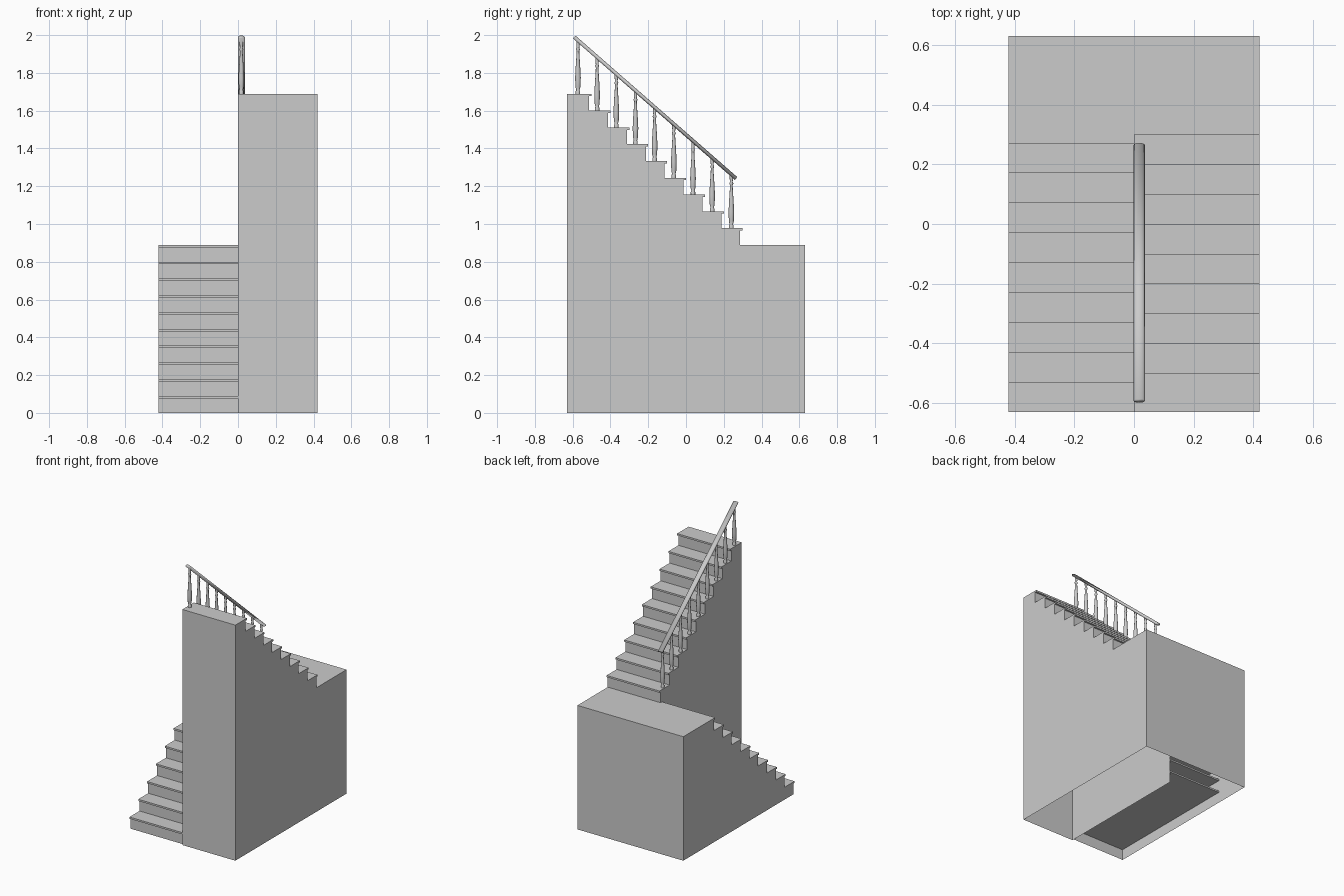
import bpy, bmesh, math
from mathutils import Vector

cube = bpy.data.objects.get("Cube")
if cube:
    bpy.data.objects.remove(cube, do_unlink=True)

HALF_W, HALF_D = 0.42, 0.63
RISE, GOING = 0.0889, 0.1
NOSE, THICK = 0.013, 0.0125
LANDING = RISE * 10
TOP = RISE * 19
WALL_END = 0.37

stone = bpy.data.materials.new("plain_grey")
stone.use_nodes = True
stone.diffuse_color = (0.6, 0.6, 0.6, 1)
stone.node_tree.nodes["Principled BSDF"].inputs["Base Color"].default_value = (0.6, 0.6, 0.6, 1)


def finish(name, bm, smooth=False):
    bmesh.ops.remove_doubles(bm, verts=bm.verts, dist=1e-5)
    mesh = bpy.data.meshes.new(name)
    bm.to_mesh(mesh)
    bm.free()
    mesh.materials.append(stone)
    for p in mesh.polygons:
        p.use_smooth = smooth
    obj = bpy.data.objects.new(name, mesh)
    bpy.context.collection.objects.link(obj)
    return obj


def face(bm, pts):
    return bm.faces.new([bm.verts.new(p) for p in pts])


def step_line(start, direction, first, count):
    """Side outline (y, z) of a run of steps with projecting nosings."""
    pts = []
    for k in range(count):
        nose = start + direction * GOING * k
        riser = nose + direction * NOSE
        z = RISE * (first + k)
        pts += [(riser, z - RISE), (riser, z - THICK), (nose, z - THICK), (nose, z)]
    return pts


def skin(bm, line, x0, x1):
    """Sweep an outline across the width of a flight."""
    for (ya, za), (yb, zb) in zip(line, line[1:]):
        face(bm, [(x0, ya, za), (x1, ya, za), (x1, yb, zb), (x0, yb, zb)])


def side(bm, x, line, flip):
    pts = [(x, y, z) for y, z in line]
    face(bm, pts[::-1] if flip else pts)


# Lower flight: ten rises up to the landing, hollow underneath
line = step_line(-HALF_D, 1, 1, 10) + [(HALF_D, LANDING), (HALF_D, 0)]
bm = bmesh.new()
skin(bm, line, -HALF_W, 0)
side(bm, -HALF_W, line, False)
finish("lower_flight", bm)

# Upper flight: nine rises from the landing, with a tall front wall
steps = step_line(0.3, -1, 11, 9)
ends = [(-HALF_D, TOP), (-HALF_D, 0)]
line = [(HALF_D, 0), (HALF_D, LANDING)] + steps + ends
bm = bmesh.new()
skin(bm, line, HALF_W, 0)
side(bm, HALF_W, line, True)
side(bm, 0, [(WALL_END, 0), (WALL_END, LANDING)] + steps + ends, False)
bmesh.ops.remove_doubles(bm, verts=bm.verts, dist=1e-5)
finish("upper_flight", bm)

# Tread boards running back beneath the lower flight
bm = bmesh.new()
for k in range(9):
    y0 = -HALF_D + GOING * k + NOSE
    z1 = RISE * (k + 1) - 0.001
    z0 = RISE * (k + 1) - THICK
    x0, x1 = -HALF_W + 0.001, -0.001
    box = bmesh.ops.create_cube(bm, size=1)["verts"]
    for v in box:
        v.co = (x1 if v.co.x > 0 else x0,
                WALL_END if v.co.y > 0 else y0,
                z1 if v.co.z > 0 else z0)
finish("tread_boards", bm)

# Turned balusters, one per upper step: (radius, fraction of height)
RAIL_X = 0.0175
PROFILE = [(0.012, 0), (0.012, 0.05), (0.009, 0.07), (0.013, 0.13), (0.015, 0.3),
           (0.012, 0.5), (0.008, 0.72), (0.007, 0.8), (0.011, 0.83), (0.007, 0.86),
           (0.009, 0.93), (0.009, 1)]
SIDES = 12
rail_low, rail_high = Vector((RAIL_X, 0.265, 1.241)), Vector((RAIL_X, -0.592, 1.99))
slope = (rail_high.z - rail_low.z) / (rail_high.y - rail_low.y)
for k in range(9):
    y = 0.24 - 0.1015 * k
    base = RISE * (11 + k)
    height = rail_low.z + slope * (y - rail_low.y) - base
    bm = bmesh.new()
    rings = []
    for r, f in PROFILE:
        rings.append([bm.verts.new((RAIL_X + r * math.cos(a), y + r * math.sin(a), base + f * height))
                      for a in (math.tau * i / SIDES for i in range(SIDES))])
    for a, b in zip(rings, rings[1:]):
        for i in range(SIDES):
            j = (i + 1) % SIDES
            bm.faces.new((a[i], a[j], b[j], b[i]))
    finish(f"baluster_{k + 1}", bm, True)

# Sloping handrail with a rounded oval section
along = (rail_high - rail_low).normalized()
across = Vector((1, 0, 0))
up = across.cross(along)
bm = bmesh.new()
loops = []
for end in (rail_low, rail_high):
    loops.append([bm.verts.new(end + across * 0.0185 * math.cos(a) + up * 0.01 * math.sin(a))
                  for a in (math.tau * i / 16 for i in range(16))])
for i in range(16):
    j = (i + 1) % 16
    bm.faces.new((loops[0][i], loops[0][j], loops[1][j], loops[1][i]))
bm.faces.new(loops[0])
bm.faces.new(loops[1])
bmesh.ops.recalc_face_normals(bm, faces=bm.faces)
finish("handrail", bm, True)
